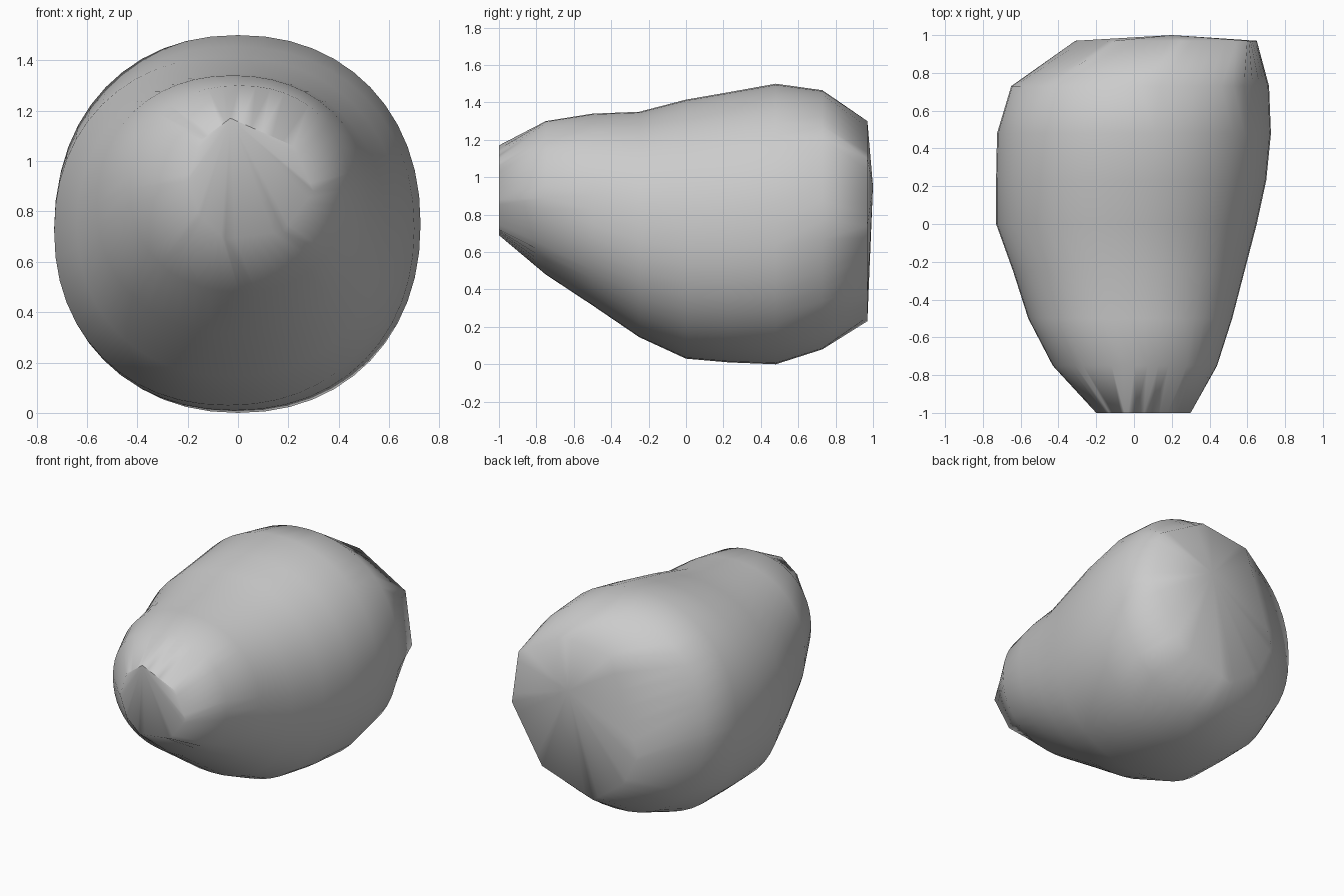
import bpy, bmesh
from math import cos, sin, radians, tau, copysign
from mathutils import Vector

SEGMENTS = 48

default = bpy.data.objects.get("Cube")
if default:
    bpy.data.objects.remove(default, do_unlink=True)

# Corners of the blunt narrow tip, evenly spaced around the loft: x, z
tip_corners = [Vector((x, -1.0, z)) for x, z in (
    (0.3, 0.88), (0.22, 1.06), (-0.03, 1.17), (-0.15, 1.08),
    (-0.2, 0.92), (-0.15, 0.78), (-0.05, 0.69), (0.18, 0.72),
)]

# Rounded slices along the body: y, x low, x high, z low, z high
slices = [
    (-0.75, -0.43, 0.44, 0.48, 1.30),
    (-0.5, -0.56, 0.52, 0.315, 1.34),
    (-0.25, -0.64, 0.585, 0.145, 1.35),
    (0.0, -0.73, 0.65, 0.03, 1.415),
    (0.23, -0.73, 0.70, 0.01, 1.455),
    (0.48, -0.725, 0.725, 0.0, 1.5),
    (0.73, -0.65, 0.715, 0.08, 1.465),
]

# Corners of the chopped broad end and its low peak: x, z
rim_corners = [Vector((x, 0.97, z)) for x, z in (
    (0.65, 0.74), (0.6, 1.1), (0.25, 1.3), (-0.1, 1.25),
    (-0.31, 0.62), (-0.2, 0.4), (0.03, 0.23), (0.42, 0.36),
)]
rim_peak = Vector((0.2, 1.0, 0.95))


def fuller(value):
    """Push a sine or cosine outwards for a slightly squarer oval."""
    return copysign(abs(value) ** 0.93, value)


def oval(y, x0, x1, z0, z1):
    """Points around a full oval that fills the given bounds."""
    angles = [tau * i / SEGMENTS for i in range(SEGMENTS)]
    return [Vector(((x0 + x1) / 2 + (x1 - x0) / 2 * fuller(cos(a)), y,
                    (z0 + z1) / 2 + (z1 - z0) / 2 * fuller(sin(a))))
            for a in angles]


def polygon(corners):
    """Points spread along a straight-sided loop."""
    per_side = SEGMENTS // len(corners)
    return [a.lerp(b, k / per_side)
            for a, b in zip(corners, corners[1:] + corners[:1])
            for k in range(per_side)]


# Loft the body from the tip through the slices to the rim
bm = bmesh.new()
loops = [polygon(tip_corners)] + [oval(*s) for s in slices] + [polygon(rim_corners)]
rings = [[bm.verts.new(p) for p in loop] for loop in loops]
for near, far in zip(rings, rings[1:]):
    for i in range(SEGMENTS):
        j = (i + 1) % SEGMENTS
        bm.faces.new((near[i], near[j], far[j], far[i]))

# Narrow tip: a fan from its top point
tip = rings[0]
top = SEGMENTS // 4
for k in range(1, SEGMENTS - 1):
    bm.faces.new((tip[top], tip[(top + k) % SEGMENTS], tip[(top + k + 1) % SEGMENTS]))

# Broad end: shallow facets meeting at the peak
peak = bm.verts.new(rim_peak)
for i in range(SEGMENTS):
    bm.faces.new((rings[-1][i], rings[-1][(i + 1) % SEGMENTS], peak))

bmesh.ops.recalc_face_normals(bm, faces=bm.faces)
mesh = bpy.data.meshes.new("boulder")
bm.to_mesh(mesh)
bm.free()

boulder = bpy.data.objects.new("boulder", mesh)
bpy.context.collection.objects.link(boulder)
bpy.ops.object.select_all(action='DESELECT')
boulder.select_set(True)
bpy.context.view_layer.objects.active = boulder
bpy.ops.object.shade_smooth_by_angle(angle=radians(75))
